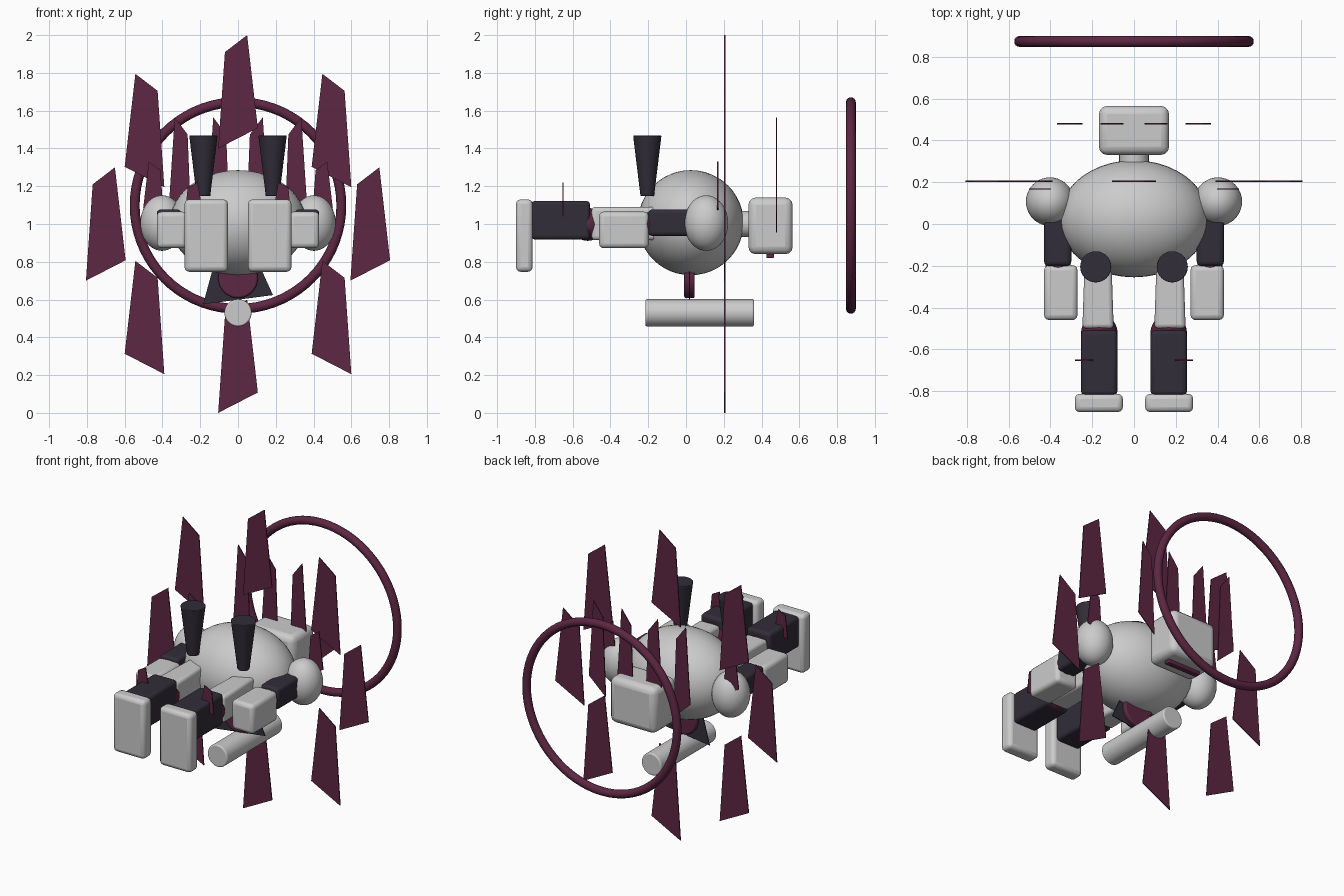
import bpy, bmesh, math
from mathutils import Matrix, Vector

if "Cube" in bpy.data.objects:
    bpy.data.objects.remove(bpy.data.objects["Cube"])


def material(name, rgb):
    m = bpy.data.materials.new(name)
    m.diffuse_color = (*rgb, 1)
    m.use_nodes = True
    m.node_tree.nodes["Principled BSDF"].inputs["Base Color"].default_value = m.diffuse_color
    return m


MAROON = material("maroon", (0.11, 0.02, 0.055))
DARK = material("dark", (0.032, 0.026, 0.04))


def finish(name, mat=None, bevel=0.0, smooth=True):
    ob = bpy.context.object
    ob.name = name
    if mat:
        ob.data.materials.append(mat)
    bpy.ops.object.transform_apply(location=False, rotation=True, scale=True)
    if bevel:
        b = ob.modifiers.new("bevel", 'BEVEL')
        b.width, b.segments, b.limit_method = bevel, 3, 'ANGLE'
    if smooth:
        bpy.ops.object.shade_smooth_by_angle(angle=math.radians(35))
    return ob


def box(name, xs, ys, zs, mat=None, bevel=0.02):
    """Rounded box given by its min/max on each axis."""
    lo, hi = Vector((xs[0], ys[0], zs[0])), Vector((xs[1], ys[1], zs[1]))
    bpy.ops.mesh.primitive_cube_add(size=1, location=(lo + hi) / 2)
    bpy.context.object.scale = hi - lo
    return finish(name, mat, bevel)


def ball(name, loc, radii, mat=None):
    bpy.ops.mesh.primitive_uv_sphere_add(segments=40, ring_count=24, radius=1, location=loc)
    bpy.context.object.scale = radii
    return finish(name, mat)


def rod_y(name, r, y0, y1, z, mat=None, bevel=0.0):
    """Cylinder lying along y at x = 0."""
    bpy.ops.mesh.primitive_cylinder_add(vertices=40, radius=r, depth=y1 - y0,
                                        location=(0, (y0 + y1) / 2, z),
                                        rotation=(math.pi / 2, 0, 0))
    return finish(name, mat, bevel)


# Slanted four-sided shard outline, unit width and height
SHARD = [(0.23, 0.5), (-0.33, 0.35), (-0.5, -0.5), (0.5, -0.32)]


def shard(name, loc, w, h, flip=False, mat=MAROON, t=0.006):
    s = -1 if flip else 1
    bm = bmesh.new()
    face = bm.faces.new([bm.verts.new((s * x * w, -t / 2, z * h)) for x, z in SHARD])
    ext = bmesh.ops.extrude_face_region(bm, geom=[face])
    bmesh.ops.translate(bm, vec=(0, t, 0),
                        verts=[v for v in ext["geom"] if isinstance(v, bmesh.types.BMVert)])
    bmesh.ops.recalc_face_normals(bm, faces=bm.faces)
    me = bpy.data.meshes.new(name)
    bm.to_mesh(me)
    bm.free()
    ob = bpy.data.objects.new(name, me)
    ob.location = loc
    me.materials.append(mat)
    bpy.context.collection.objects.link(ob)


# Torso, neck and head with visor slit underneath
ball("torso", (0, 0.025, 1.007), (0.36, 0.28, 0.278))
rod_y("neck", 0.07, 0.24, 0.36, 1.0)
box("head", (-0.168, 0.168), (0.33, 0.565), (0.84, 1.14), bevel=0.04)
box("visor", (-0.12, 0.12), (0.425, 0.467), (0.82, 0.86), MAROON, 0.006)

for side, s in (("left", -1), ("right", 1)):
    def span(a, b):
        return tuple(sorted((s * a, s * b)))

    # Arms
    ball(side + "_shoulder", (s * 0.402, 0.107, 1.005), (0.115, 0.116, 0.147))
    box(side + "_upper_arm", span(0.30, 0.43), (-0.2, 0.1), (0.937, 1.077), DARK)
    ball(side + "_elbow", (s * 0.363, -0.2, 1.0), (0.06, 0.06, 0.06), MAROON)
    box(side + "_forearm", span(0.27, 0.43), (-0.46, -0.197), (0.872, 1.065), bevel=0.025)

    # Legs: thigh widens toward the knee
    thigh = box(side + "_thigh", span(0.097, 0.247), (-0.5, -0.1), (0.915, 1.09))
    for v in thigh.data.vertices:
        if v.co.y > 0:
            v.co.x *= 0.82
    ball(side + "_knee", (s * 0.166, -0.52, 0.998), (0.087, 0.087, 0.087), MAROON)
    box(side + "_shin", span(0.08, 0.253), (-0.82, -0.508), (0.918, 1.122), DARK)
    box(side + "_foot", span(0.053, 0.283), (-0.9, -0.812), (0.747, 1.13), bevel=0.025)

    # Back exhausts
    bpy.ops.mesh.primitive_cone_add(vertices=32, radius1=0.036, radius2=0.075, depth=0.32,
                                    location=(s * 0.183, -0.205, 1.308))
    finish(side + "_exhaust", DARK, 0.005)

    # Small shards on shoulder and shin, crest shards behind the head
    shard(side + "_shoulder_shard", (s * 0.447, 0.168, 1.18), 0.11, 0.3, s < 0)
    shard(side + "_shin_shard", (s * 0.235, -0.652, 1.13), 0.095, 0.18, s > 0)
    for i, x in enumerate((0.103, 0.307)):
        shard(f"{side}_crest_shard_{i}", (s * x, 0.48, 1.26), 0.122, 0.61, s < 0)

# Belly cannon, its mount disc and dark plate
rod_y("cannon", 0.072, -0.215, 0.36, 0.53, bevel=0.008)
rod_y("cannon_mount", 0.105, -0.01, 0.046, 0.713, MAROON, 0.01)
shard("mount_plate", (0, 0.018, 0.71), 0.37, 0.27, mat=DARK)

# Circle of eight large floating shards, alternately mirrored
for i in range(8):
    a = i * math.pi / 4
    shard(f"halo_shard_{i}", (0.7 * math.sin(a), 0.205, 1 + 0.7 * math.cos(a)),
          0.21, 0.6, i % 2 == 1)

# Ring above the head
bpy.ops.mesh.primitive_torus_add(major_segments=72, minor_segments=16, major_radius=0.547,
                                 minor_radius=0.026, location=(0, 0.873, 1.098),
                                 rotation=(math.pi / 2, 0, 0))
finish("halo_ring", MAROON)
